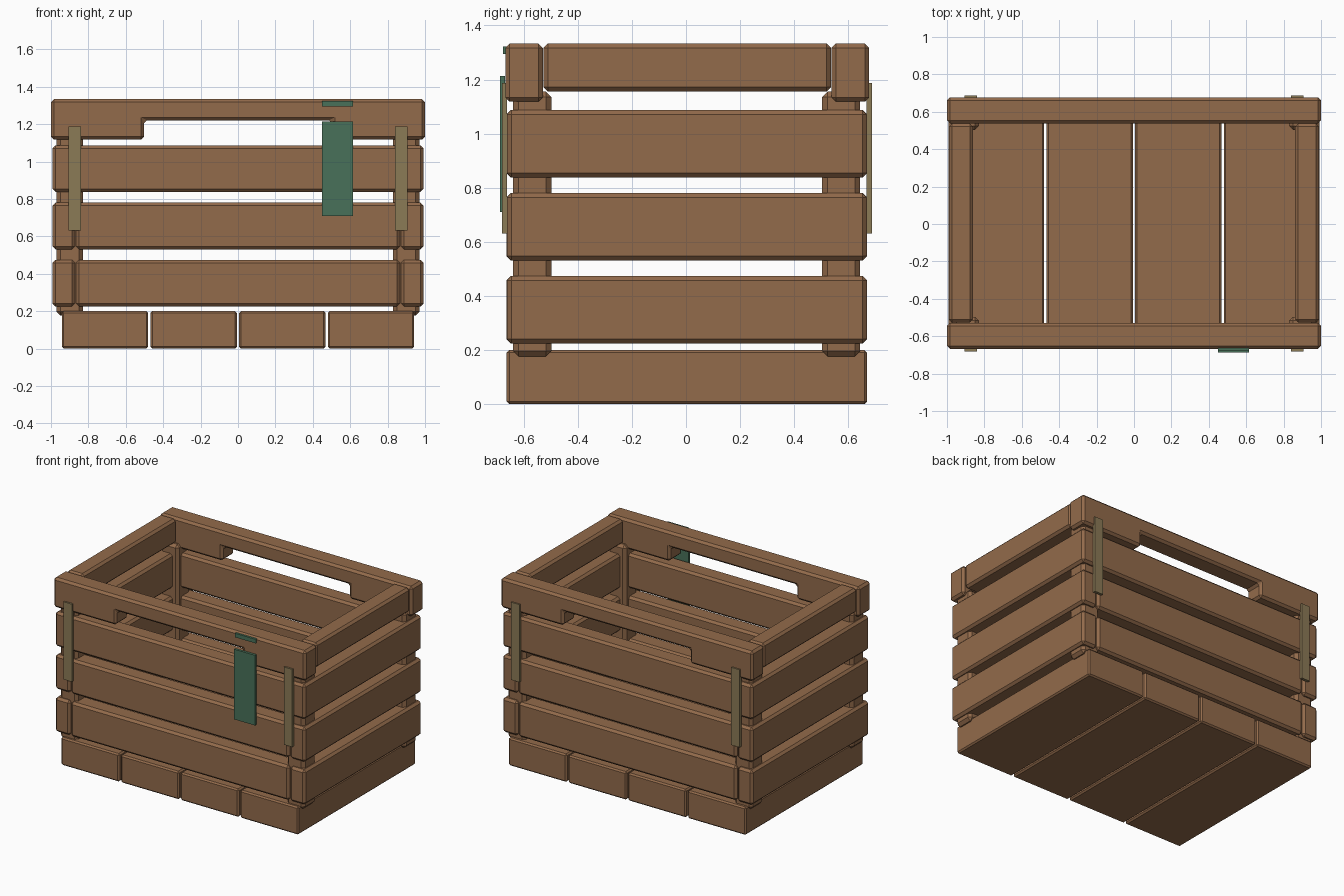
import bpy, bmesh

if "Cube" in bpy.data.objects:
    bpy.data.objects.remove(bpy.data.objects["Cube"])


def material(name, rgb):
    m = bpy.data.materials.new(name)
    m.diffuse_color = (*rgb, 1)
    m.use_nodes = True
    m.node_tree.nodes["Principled BSDF"].inputs["Base Color"].default_value = m.diffuse_color
    return m


WOOD = material("brown wood", (0.29, 0.146, 0.07))
TAN = material("tan strap", (0.26, 0.196, 0.094))
GREEN = material("green tag", (0.066, 0.165, 0.1))


def prism(name, profile, y0, y1, mat=WOOD, bevel=0.016):
    """Extrude an x-z outline along y and chamfer its edges."""
    bm = bmesh.new()
    front = bm.faces.new([bm.verts.new((x, y0, z)) for x, z in profile])
    ext = bmesh.ops.extrude_face_region(bm, geom=[front])
    verts = [g for g in ext["geom"] if isinstance(g, bmesh.types.BMVert)]
    bmesh.ops.translate(bm, verts=verts, vec=(0, y1 - y0, 0))
    bmesh.ops.recalc_face_normals(bm, faces=bm.faces)
    if bevel:
        bmesh.ops.bevel(bm, geom=bm.edges[:], offset=bevel, segments=1,
                        affect='EDGES', clamp_overlap=True)
    mesh = bpy.data.meshes.new(name)
    bm.to_mesh(mesh)
    bm.free()
    mesh.materials.append(mat)
    ob = bpy.data.objects.new(name, mesh)
    bpy.context.collection.objects.link(ob)
    return ob


def box(name, x, y, z, mat=WOOD, bevel=0.016):
    x0, x1 = sorted(x)
    outline = [(x0, z[0]), (x1, z[0]), (x1, z[1]), (x0, z[1])]
    return prism(name, outline, *sorted(y), mat, bevel)


# Floor planks running front to back
for i in range(4):
    cx = (i - 1.5) * 0.474
    box("floor_plank", (cx - 0.231, cx + 0.231), (-0.663, 0.67), (0, 0.2), bevel=0.01)

# Slats: three rows on every wall, front and back fit between the sides
for z0 in (0.225, 0.531, 0.838):
    z = (z0, z0 + 0.249)
    for s in (-1, 1):
        box("side_slat", (s * 0.872, s * 0.992), (-0.662, 0.669), z)
    box("front_slat", (-0.866, 0.866), (-0.664, -0.535), z)
    box("back_slat", (-0.866, 0.866), (0.541, 0.67), z)

# Corner posts
for s in (-1, 1):
    for y in ((-0.64, -0.497), (0.503, 0.644)):
        box("corner_post", (s * 0.83, s * 0.97), y, (0.177, 1.155), bevel=0.02)

# Top rails: notched hand grips front and back, plain ones at the sides
grip = [(-1, 1.118), (-0.502, 1.118), (-0.502, 1.22), (0.502, 1.22),
        (0.502, 1.118), (1, 1.118), (1, 1.333), (-1, 1.333)]
prism("front_rail", grip, -0.668, -0.529)
prism("back_rail", grip, 0.538, 0.677)
for s in (-1, 1):
    box("side_rail", (s * 0.862, s * 0.99), (-0.527, 0.536), (1.156, 1.333))

# Straps over the corners, and the hanging tag with its tab on the rail
for s in (-1, 1):
    x = (s * 0.84, s * 0.907)
    box("front_strap", x, (-0.681, -0.662), (0.63, 1.187), TAN, 0)
    box("back_strap", x, (0.668, 0.688), (0.63, 1.187), TAN, 0)
box("tag", (0.449, 0.616), (-0.688, -0.67), (0.71, 1.213), GREEN, 0)
box("tag_tab", (0.449, 0.616), (-0.677, -0.66), (1.294, 1.323), GREEN, 0)
